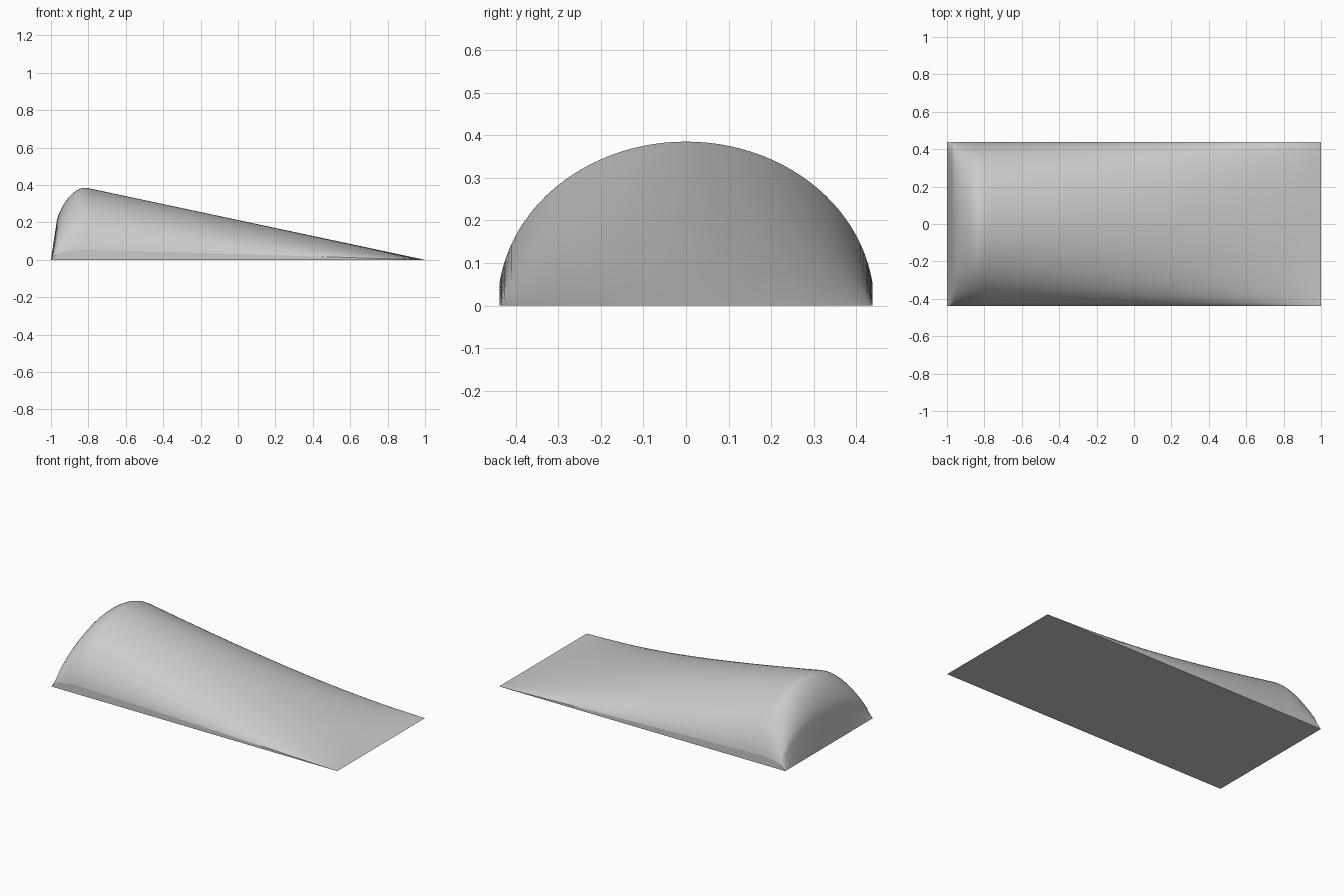
import bpy, bmesh, math
from mathutils import Vector
from mathutils.geometry import interpolate_bezier

cube = bpy.data.objects.get("Cube")
if cube:
    bpy.data.objects.remove(cube, do_unlink=True)

HALF_WIDTH = 0.4375
ARC_RADIUS = 0.442
ARC_STEPS = 48
RAMP_STEPS = 40

# Ridge line: steep end, rounded crest, long straight ramp
foot, shoulder, crest, tip = (Vector((x, 0, z)) for x, z in
                              ((-1, 0), (-0.968, 0.214), (-0.8, 0.383), (1, 0)))
ridge = [foot.lerp(shoulder, i / 6) for i in range(6)]
ridge += interpolate_bezier(shoulder, Vector((-0.945, 0, 0.3)),
                            Vector((-0.87, 0, 0.4)), crest, 17)
ridge += [crest.lerp(tip, i / RAMP_STEPS) for i in range(1, RAMP_STEPS + 1)]

# Elliptical cross-section, trimmed by the upright side walls
limit = math.asin(HALF_WIDTH / ARC_RADIUS)
angles = [limit * (2 * j / ARC_STEPS - 1) for j in range(ARC_STEPS + 1)]

bm = bmesh.new()
rows = [[bm.verts.new((p.x, ARC_RADIUS * math.sin(a), p.z * math.cos(a)))
         for a in angles] for p in ridge]

# Curved upper skin
for r, s in zip(rows, rows[1:]):
    for j in range(ARC_STEPS):
        bm.faces.new((r[j], s[j], s[j + 1], r[j + 1])).smooth = True

# Flat side walls and base, with crisp borders
flat = [bm.faces.new([r[0] for r in rows]),
        bm.faces.new([r[-1] for r in rows]),
        bm.faces.new(rows[0] + rows[-1][::-1])]
for face in flat:
    for edge in face.edges:
        edge.smooth = False
bmesh.ops.recalc_face_normals(bm, faces=bm.faces)

mesh = bpy.data.meshes.new("rounded_wedge")
bm.to_mesh(mesh)
bm.free()
wedge = bpy.data.objects.new("rounded_wedge", mesh)
bpy.context.collection.objects.link(wedge)

# Plain grey finish
grey = bpy.data.materials.new("light_grey")
grey.use_nodes = True
colour = (0.6, 0.6, 0.6, 1)
grey.diffuse_color = colour
grey.node_tree.nodes["Principled BSDF"].inputs["Base Color"].default_value = colour
mesh.materials.append(grey)
